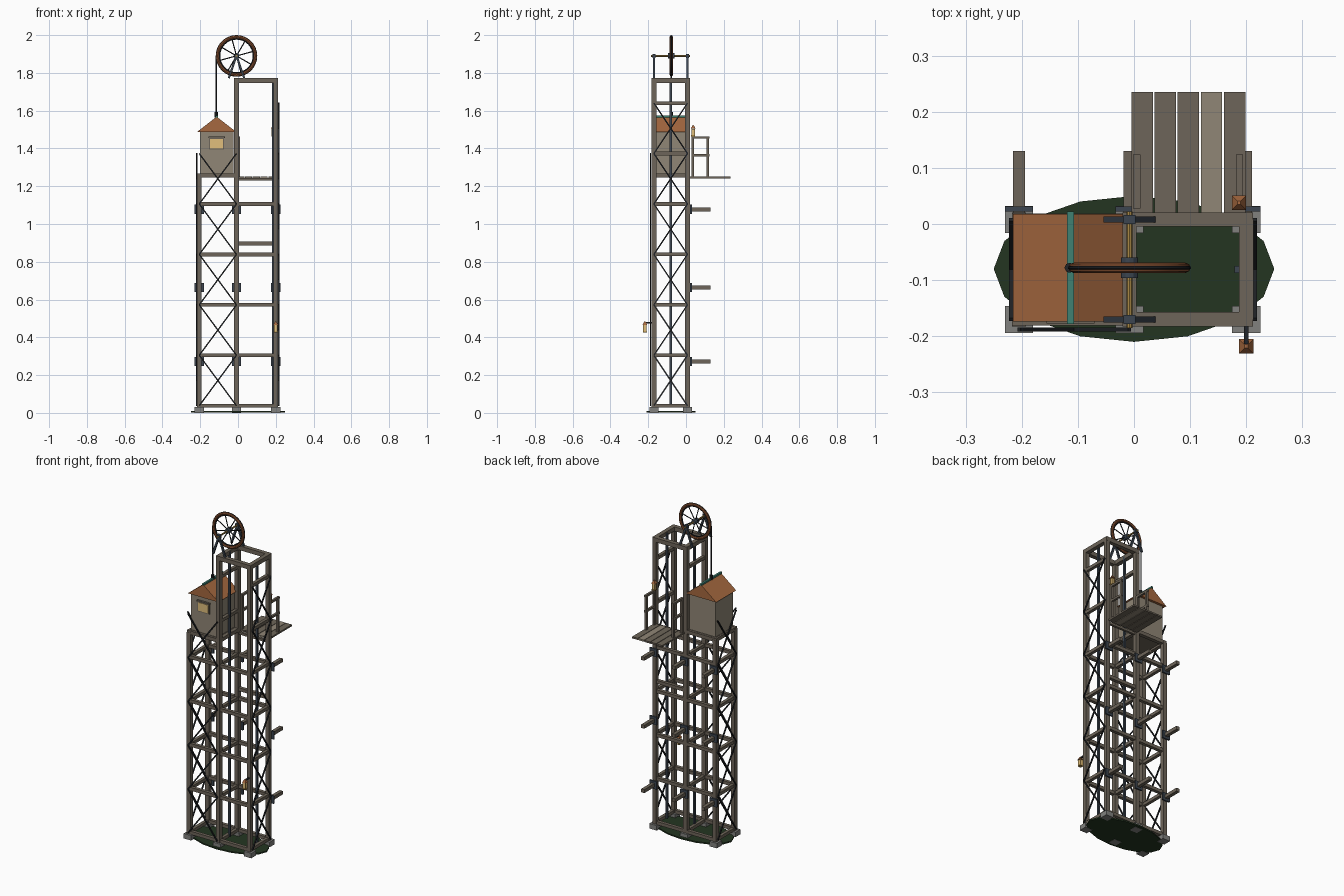
import bpy, bmesh, math
from mathutils import Vector, Matrix

if "Cube" in bpy.data.objects:
    bpy.data.objects.remove(bpy.data.objects["Cube"])

def mat(name, r, g, b):
    m = bpy.data.materials.new(name)
    m.diffuse_color = (r, g, b, 1)
    m.use_nodes = True
    m.node_tree.nodes["Principled BSDF"].inputs["Base Color"].default_value = m.diffuse_color
    return m

WOOD = mat("timber", .155, .13, .10)
PALE = mat("pale_timber", .28, .24, .18)
IRON = mat("dark_iron", .015, .017, .02)
STEEL = mat("blue_steel", .045, .06, .08)
STONE = mat("stone", .22, .22, .21)
COPPER = mat("copper", .38, .14, .05)
RIM = mat("rust", .24, .08, .03)
TEAL = mat("verdigris", .05, .22, .17)
GLOW = mat("window_glow", .75, .52, .2)
BRASS = mat("brass", .4, .25, .06)
GRASS = mat("dark_grass", .017, .036, .015)

def finish(name, bm, m):
    bmesh.ops.recalc_face_normals(bm, faces=bm.faces)
    me = bpy.data.meshes.new(name)
    bm.to_mesh(me)
    bm.free()
    me.materials.append(m)
    ob = bpy.data.objects.new(name, me)
    bpy.context.collection.objects.link(ob)
    return ob

def boxes(name, items, m):
    """items: (centre, size) pairs"""
    bm = bmesh.new()
    for c, s in items:
        bmesh.ops.create_cube(bm, size=1, matrix=Matrix.Translation(c) @ Matrix.Diagonal((*s, 1)))
    return finish(name, bm, m)

def bars(name, items, w, m, sides=4):
    """items: (start, end) pairs; square timbers, or round rods if sides > 4"""
    bm = bmesh.new()
    for a, b in items:
        a, b = Vector(a), Vector(b)
        d = b - a
        mt = Matrix.Translation((a + b) / 2) @ d.to_track_quat('Z', 'Y').to_matrix().to_4x4()
        if sides == 4:
            bmesh.ops.create_cube(bm, size=1, matrix=mt @ Matrix.Diagonal((w, w, d.length, 1)))
        else:
            bmesh.ops.create_cone(bm, cap_ends=True, segments=sides, radius1=w / 2, radius2=w / 2,
                                  depth=d.length, matrix=mt)
    return finish(name, bm, m)

def ring(name, c, major, minor, m, seg=32):
    bpy.ops.mesh.primitive_torus_add(location=c, rotation=(math.pi / 2, 0, 0), major_radius=major,
                                     minor_radius=minor, major_segments=seg, minor_segments=8)
    ob = bpy.context.object
    ob.name = name
    ob.data.materials.append(m)
    bpy.ops.object.shade_smooth_by_angle()

XL, XM, XR = -.205, -.008, .2
YF, YB = -.17, .008
YC = (YF + YB) / 2
LV = [.038 + .267 * k for k in range(7)]
TOPL, TOPR = 1.256, 1.765

# ground disc and stone footings
bm = bmesh.new()
bmesh.ops.create_cone(bm, cap_ends=True, segments=16, radius1=1, radius2=1, depth=.008,
                      matrix=Matrix.Translation((0, YC + .001, .005)) @ Matrix.Diagonal((.25, .13, 1, 1)))
finish("ground_disc", bm, GRASS)
boxes("footings", [((x, y, .015), (.05, .048, .03)) for x in (XL, XM, XR) for y in (YF, YB)], STONE)

# tower posts
bars("short_posts", [((XL, y, .02), (XL, y, TOPL)) for y in (YF, YB)], .025, WOOD)
bars("tall_posts", [((x, y, .02), (x, y, TOPR)) for x in (XM, XR) for y in (YF, YB)], .025, WOOD)

# horizontal timbers
bars("long_beams", [((XL - .012, y, z), (XR + .012, y, z)) for z in LV[:5] for y in (YF, YB)], .02, WOOD)
bars("side_beams", [((x, YF - .01, z), (x, YB + .01, z))
                    for x in (XL, XM, XR) for z in (LV[:5] if x == XL else LV)], .019, WOOD)
bars("short_tower_cap", [((XL - .0125, y, TOPL), (XM, y, TOPL)) for y in (YF, YB)] +
     [((x, YF, TOPL), (x, YB, TOPL)) for x in (XL, XM)], .022, WOOD)
bars("tall_tower_cap", [((XM - .0125, y, TOPR - .005), (XR + .0125, y, TOPR - .005)) for y in (YF, YB)] +
     [((x, YF, TOPR - .005), (x, YB, TOPR - .005)) for x in (XM, XR)], .0255, WOOD)
bars("back_mid_beam", [((XM, YB, .897), (XR, YB, .897))], .02, WOOD)

# iron cross braces: front of the short tower, and both ends
cross = []
for k in range(6):
    a, b = LV[k], LV[k + 1]
    if k < 5:
        y = YF - .018
        cross += [((XL, y, a), (XM, y, b)), ((XM, y, a), (XL, y, b))]
        x = XL - .014
        cross += [((x, YF, a), (x, YB, b)), ((x, YB, a), (x, YF, b))]
    x = XR + .016
    cross += [((x, YF, a), (x, YB, b)), ((x, YB, a), (x, YF, b))]
bars("cross_braces", cross, .007, IRON)

# lift guide rails
bars("guide_rails", [((x, YC, .03), (x, YC, TOPR)) for x in (XM + .008, XR - .015)], .012, STEEL)

# wall ties at the back with clamp plates
ZT = (.272, .664, 1.078)
bars("wall_ties", [((x, YB, z), (x, .13, z)) for x in (XL, XM, XR) for z in ZT], .021, WOOD)
boxes("tie_plates", [((x, .027, z), (.05, .009, .048)) for x in (XL, XM, XR) for z in ZT], STEEL)

# cabin
CX = -.113
boxes("cabin_walls", [((CX, YC, 1.378), (.178, .168, .235))], PALE)
boxes("cabin_floor", [((CX, YC, 1.262), (.186, .176, .012))], WOOD)
boxes("window_frame", [((CX, YF + .003, 1.426), (.08, .008, .062)),
                       ((CX, YF, 1.46), (.086, .014, .007))], WOOD)
boxes("window_pane", [((CX, YF, 1.426), (.068, .008, .05))], GLOW)

# solid gable roof
bm = bmesh.new()
tri = [bm.verts.new(p) for p in ((CX - .103, -.174, 1.488), (CX + .103, -.174, 1.488), (CX, -.174, 1.568))]
f = bm.faces.new(tri)
ext = bmesh.ops.extrude_face_region(bm, geom=[f], use_keep_orig=True)
for v in ext["geom"]:
    if isinstance(v, bmesh.types.BMVert):
        v.co.y = .018
finish("cabin_roof", bm, COPPER)
boxes("roof_ridge", [((CX, -.078, 1.569), (.012, .2, .01))], TEAL)

# winding wheel
WC = Vector((XM, YC + .003, 1.89))
ring("wheel_rim", WC, .1, .009, RIM)
ring("wheel_inner_band", WC, .09, .004, IRON)
ring("wheel_rope", WC, .1068, .0032, IRON)
spokes = []
for k in range(8):
    t = math.radians(45 * k + 15)
    spokes.append((WC, WC + Vector((math.cos(t), 0, math.sin(t))) * .095))
bars("wheel_spokes", spokes, .006, IRON, 6)
bars("wheel_hub", [(WC - Vector((0, .018, 0)), WC + Vector((0, .018, 0)))], .03, STEEL, 12)
bars("wheel_axle", [((XM, -.185, 1.89), (XM, .022, 1.89))], .01, BRASS, 8)
boxes("axle_bearings", [((XM, y, 1.89), (.022, .016, .02)) for y in (YF, YB)], STEEL)
bars("wheel_trestle", [((XM, y, 1.89), (XM + s * .041, y, 1.772)) for y in (YF, YB) for s in (-1, 1)], .011, STEEL)

# hoist rope and hook
RX = XM - .1068
bars("hoist_rope", [((RX, WC.y, 1.89), (RX, WC.y, 1.57))], .007, IRON, 6)
bars("hoist_shackle", [((RX, WC.y, 1.565), (RX, WC.y, 1.592))], .018, IRON, 8)

# landing platform planks and handrails
planks = [((.0145 + .0412 * k, .1275, 1.247), (.038, .215, .01)) for k in range(5)]
boxes("landing_planks", planks[:3] + planks[4:], WOOD)
boxes("pale_plank", planks[3:4], PALE)
bars("landing_joists", [((XM, y, 1.237), (XR, y, 1.237)) for y in (YB,)], .014, WOOD)
rails = []
for x in (.005, .188):
    rails += [((x, y, 1.245), (x, y, 1.46)) for y in (.035, .115)]
    rails += [((x, .028, z), (x, .124, z)) for z in (1.458, 1.365)]
bars("handrails", rails, .013, WOOD)

# lanterns
def lantern(name, x, y, z):
    boxes(name + "_glass", [((x, y, z + .022), (.016, .016, .034))], GLOW)
    boxes(name + "_frame", [((x, y, z + .003), (.021, .021, .006))] +
          [((x + i * .008, y + j * .008, z + .022), (.003, .003, .038)) for i in (-1, 1) for j in (-1, 1)], BRASS)
    bm = bmesh.new()
    bmesh.ops.create_cone(bm, cap_ends=True, segments=4, radius1=.018, radius2=.004, depth=.018,
                          matrix=Matrix.Translation((x, y, z + .05)) @ Matrix.Rotation(math.pi / 4, 4, 'Z'))
    finish(name + "_cap", bm, COPPER)

lantern("landing_lantern", .187, .038, 1.464)
lantern("low_lantern", XR, -.218, .425)
bars("lantern_arm", [((XR, YF, .478), (XR, -.222, .478))], .008, IRON)
